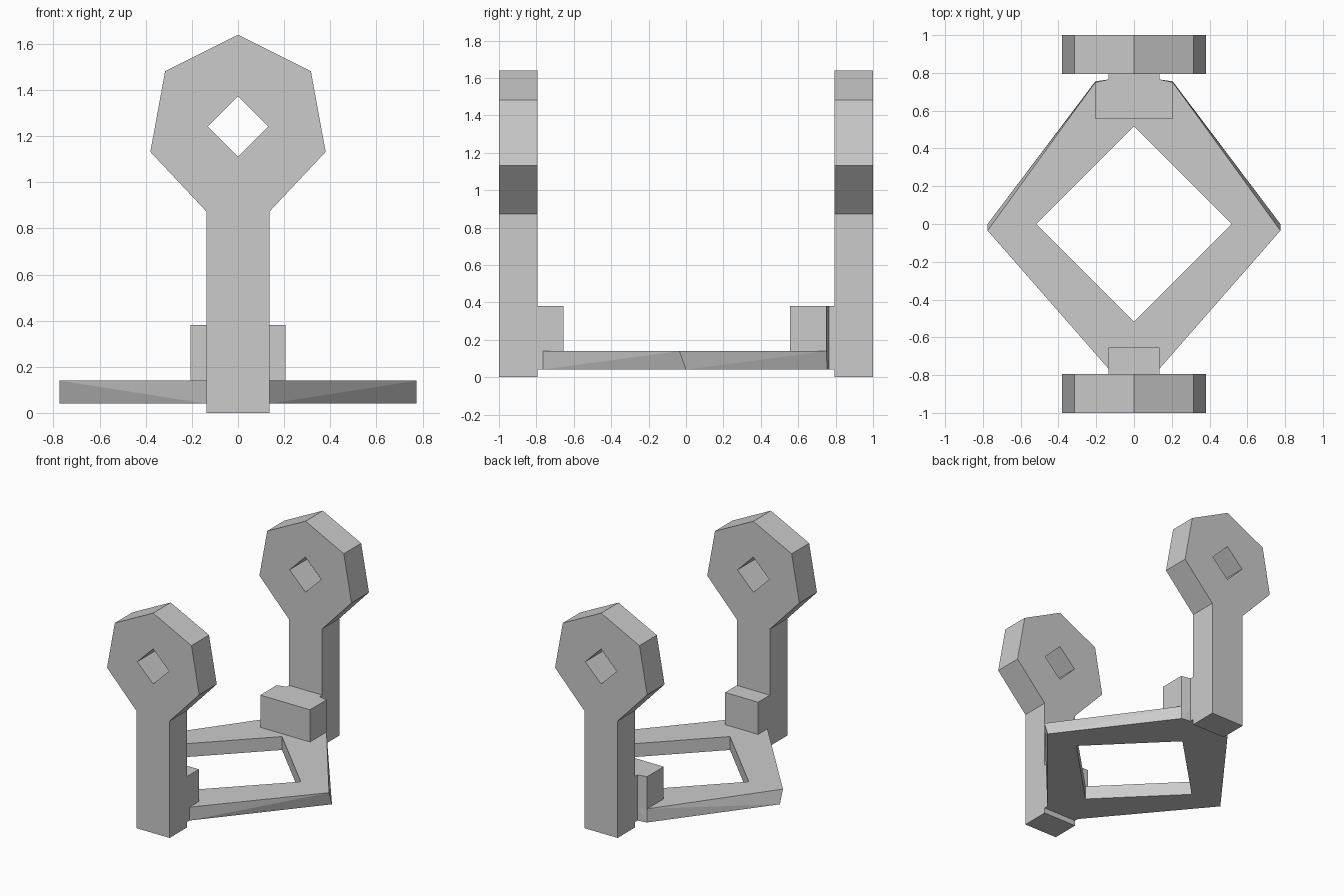
import bpy
import bmesh

if "Cube" in bpy.data.objects:
    bpy.data.objects.remove(bpy.data.objects["Cube"])


def mirrored_solid(name, lower, upper):
    """Join two matching right-half outlines into a solid, mirrored across x = 0."""
    bm = bmesh.new()
    n = len(lower)
    for s in (1, -1):
        a = [bm.verts.new((s * x, y, z)) for x, y, z in lower]
        b = [bm.verts.new((s * x, y, z)) for x, y, z in upper]
        bm.faces.new(a)
        bm.faces.new(b)
        for i in range(n):
            j = (i + 1) % n
            if abs(lower[i][0]) + abs(lower[j][0]) < 1e-6:
                continue  # centre seam stays open
            bm.faces.new((a[i], a[j], b[j]))
            bm.faces.new((a[i], b[j], b[i]))
    bmesh.ops.remove_doubles(bm, verts=bm.verts, dist=1e-5)
    bmesh.ops.recalc_face_normals(bm, faces=bm.faces)
    mesh = bpy.data.meshes.new(name)
    bm.to_mesh(mesh)
    bm.free()
    obj = bpy.data.objects.new(name, mesh)
    bpy.context.collection.objects.link(obj)
    return obj


def slab(name, outline, z0, z1):
    return mirrored_solid(name, [(x, y, z0) for x, y in outline],
                          [(x, y, z1) for x, y in outline])


# Upright arms with a faceted eye and a diamond hole
arm = [(0, 0), (.136, 0), (.136, .872), (.38, 1.132), (.316, 1.482),
       (0, 1.64), (0, 1.373), (.131, 1.242), (0, 1.111)]
for name, y0, y1 in (("front_arm", -1, -.793), ("back_arm", .795, 1)):
    mirrored_solid(name, [(x, y0, z) for x, z in arm],
                   [(x, y1, z) for x, z in arm])

# Diamond base frame, its side corners leaning slightly
hole = [(0, .518), (.518, 0), (0, -.518)]
front = [(0, -.793), (.136, -.793), (.136, -.765)]
back = [(.136, .765), (.136, .795), (0, .795)]
bottom = front + [(.775, 0), (.205, .755)] + back + hole
top = front + [(.775, -.035), (.205, .75)] + back + hole
mirrored_solid("base_frame", [(x, y, .04) for x, y in bottom],
               [(x, y, .14) for x, y in top])

# Stop blocks on the frame against each arm
slab("front_block", [(0, -.793), (.136, -.793), (.136, -.655), (0, -.655)], .14, .38)
slab("back_block", [(0, .555), (.205, .555), (.205, .75)] + back, .14, .38)
